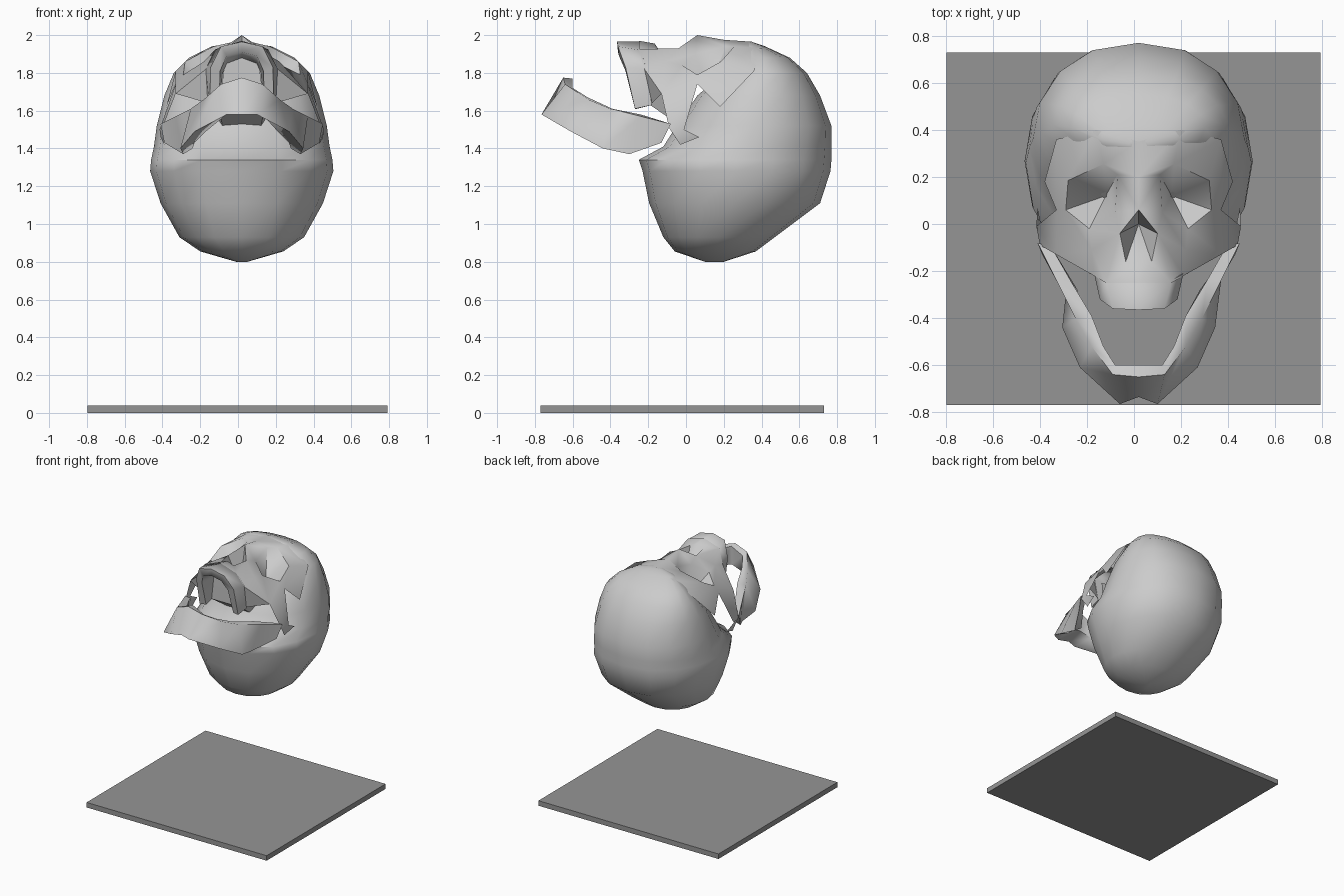
import bpy, bmesh, math

if "Cube" in bpy.data.objects:
    bpy.data.objects.remove(bpy.data.objects["Cube"])

CX = 0.02  # the skull sits slightly right of centre


def make(name, verts, faces, angle=40):
    me = bpy.data.meshes.new(name)
    me.from_pydata(verts, [], faces)
    bm = bmesh.new()
    bm.from_mesh(me)
    bmesh.ops.remove_doubles(bm, verts=bm.verts, dist=0.0005)
    bmesh.ops.recalc_face_normals(bm, faces=bm.faces)
    bm.to_mesh(me)
    bm.free()
    ob = bpy.data.objects.new(name, me)
    bpy.context.collection.objects.link(ob)
    bpy.ops.object.select_all(action='DESELECT')
    ob.select_set(True)
    bpy.context.view_layer.objects.active = ob
    bpy.ops.object.shade_smooth_by_angle(angle=math.radians(angle))
    return ob


def loft(name, rings, angle=40):
    n = len(rings[0])
    verts = [p for r in rings for p in r]
    faces = [(i * n + j, i * n + (j + 1) % n, (i + 1) * n + (j + 1) % n, (i + 1) * n + j)
             for i in range(len(rings) - 1) for j in range(n)]
    faces += [tuple(range(n)), tuple(range(len(verts) - n, len(verts)))]
    return make(name, verts, faces, angle)


def arch(name, half, angle=40):
    # half: stations from the middle outwards, mirrored into a U
    left = [[(CX - x, y, z) for x, y, z in r] for r in reversed(half[1:])]
    right = [[(CX + x, y, z) for x, y, z in r] for r in half]
    return loft(name, left + right, angle)


# base slab, dark grey
bpy.ops.mesh.primitive_cube_add(size=1, location=(-0.003, -0.02, 0.02))
slab = bpy.context.object
slab.name = "base_slab"
slab.scale = (1.59, 1.5, 0.04)
mat = bpy.data.materials.new("dark_grey")
mat.diffuse_color = (0.3, 0.3, 0.3, 1)
mat.use_nodes = True
mat.node_tree.nodes["Principled BSDF"].inputs["Base Color"].default_value = mat.diffuse_color
slab.data.materials.append(mat)

# braincase: stacked rings (z, back y, front y, half width)
levels = [(0.80, 0.10, 0.20, 0.03), (0.855, -0.06, 0.37, 0.22), (0.93, -0.12, 0.47, 0.33),
          (1.11, -0.195, 0.71, 0.43), (1.28, -0.23, 0.765, 0.485), (1.34, -0.25, 0.77, 0.48),
          (1.41, -0.12, 0.77, 0.465), (1.52, -0.05, 0.77, 0.45),
          (1.68, 0.06, 0.71, 0.41), (1.80, 0.20, 0.64, 0.36), (1.88, 0.27, 0.55, 0.28),
          (1.94, 0.30, 0.42, 0.16), (1.96, 0.32, 0.36, 0.04)]
N = 16
rings = []
for z, y0, y1, w in levels:
    ring = []
    for k in range(N):
        a = 2 * math.pi * k / N
        c, s = math.cos(a), math.sin(a)
        c = math.copysign(abs(c) ** 0.87, c)
        ring.append((CX + w * c, (y0 + y1) / 2 + (y1 - y0) / 2 * s, z))
    rings.append(ring)
loft("braincase", rings, 60)

# face mask, one half: named points
P = dict(
    n0=(0, .06, 2.0), n1=(.08, -.04, 1.93), n2=(.055, -.16, 1.93), n3=(0, -.165, 1.955),
    nd=(0, .0, 1.70),
    e0=(.09, .21, 1.94), e1=(.15, .255, 1.94), e2=(.30, .185, 1.86), e3=(.31, .06, 1.79),
    e4=(.21, -.02, 1.84), e5=(.10, .05, 1.90), ed=(.14, .12, 1.70),
    b0=(0, .20, 1.975), b1=(0, .35, 1.965), b2=(.18, .40, 1.93), b3=(.35, .36, 1.81),
    t1=(.35, .06, 1.74), t2=(.40, .18, 1.62),
    c0=(.20, -.11, 1.86), c1=(.35, -.13, 1.69), a1=(.42, -.09, 1.51), a2=(.435, -.01, 1.50),
    a3=(.43, .07, 1.46), a4=(.41, -.03, 1.42),
    m0=(0, -.25, 1.97), m1=(.14, -.25, 1.925), m2=(.19, -.22, 1.82), m3=(.18, -.18, 1.64))
F = ["b0 e0 n0", "e0 e5 n0", "b0 b1 b2 e1", "b0 e1 e0", "e1 b2 b3 e2", "e2 b3 t1 e3",
     "b3 t2 t1", "n0 e5 n1", "e5 e4 c0 n1", "e4 e3 c1 c0", "e3 t1 c1", "t1 a2 a1 c1",
     "a2 a3 a4 a1", "n1 c0 m2 m1", "n1 m1 n2", "n2 m1 m0 n3", "c0 c1 m2", "c1 m3 m2",
     "e0 e1 ed", "e1 e2 ed", "e2 e3 ed", "e3 e4 ed", "e4 e5 ed", "e5 e0 ed",
     "n0 n1 nd", "n1 n2 nd", "n2 n3 nd"]
names = list(P)
verts = [(CX + s * x, y, z) for s in (1, -1) for x, y, z in P.values()]
faces = []
for off in (0, len(names)):
    for f in F:
        ids = [names.index(k) + off for k in f.split()]
        faces.append(ids if off == 0 else ids[::-1])
make("face_mask", verts, faces, 50)

# upper tooth arch
arch("upper_tooth_arch", [
    [(0, -.365, 1.965), (0, -.24, 1.965), (0, -.20, 1.88), (0, -.36, 1.91)],
    [(.11, -.36, 1.94), (.14, -.24, 1.92), (.08, -.20, 1.85), (.08, -.355, 1.89)],
    [(.165, -.32, 1.83), (.19, -.21, 1.82), (.10, -.19, 1.80), (.115, -.32, 1.81)],
    [(.17, -.27, 1.61), (.18, -.18, 1.63), (.12, -.18, 1.63), (.12, -.26, 1.61)]], 75)

# palate and the plates joining it to the skull base
pal = [(0, -.20, 1.88), (.09, -.20, 1.85), (.12, -.19, 1.63), (.10, 0, 1.50), (.18, .02, 1.66),
       (.18, -.14, 1.76)]
pv = [(CX + s * x, y, z) for s in (1, -1) for x, y, z in pal]
make("palate", pv, [(0, 1, 7), (1, 2, 8, 7), (2, 3, 9, 8), (2, 3, 4, 5), (8, 9, 10, 11)])

# lower jaw
arch("lower_jaw", [
    [(0, -.735, 1.58), (0, -.65, 1.775), (0, -.60, 1.77), (0, -.61, 1.62)],
    [(.08, -.765, 1.58), (.11, -.64, 1.74), (.10, -.60, 1.72), (.10, -.60, 1.59)],
    [(.25, -.61, 1.49), (.20, -.52, 1.66), (.15, -.52, 1.67), (.19, -.53, 1.49)],
    [(.325, -.44, 1.40), (.27, -.40, 1.61), (.20, -.39, 1.61), (.25, -.40, 1.43)],
    [(.31, -.30, 1.37), (.35, -.24, 1.57), (.29, -.24, 1.58), (.26, -.28, 1.40)],
    [(.41, -.13, 1.43), (.43, -.08, 1.53), (.37, -.10, 1.535), (.37, -.13, 1.44)]], 75)
